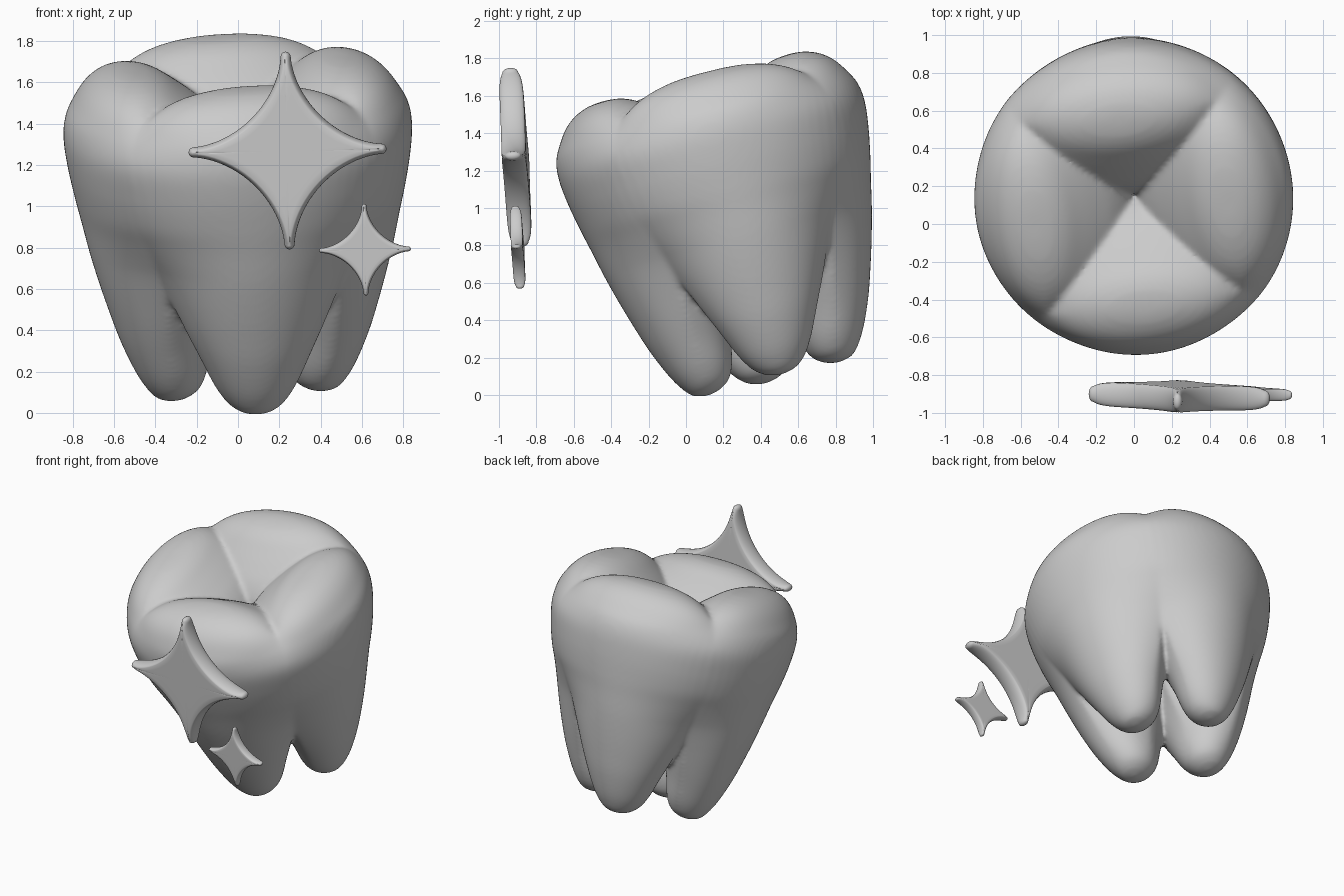
import bpy, bmesh, math
from mathutils import Matrix, Vector

if "Cube" in bpy.data.objects:
    bpy.data.objects.remove(bpy.data.objects["Cube"])

# Lobe profile rows: height, inner radius, outer radius, half width, roundness (0 = wedge, 1 = ellipse)
ROWS = [
    (0.0, .345, .385, .025, 1), (.015, .29, .44, .08, 1), (.06, .23, .485, .14, 1),
    (.15, .19, .54, .20, .95), (.3, .16, .605, .27, .88), (.45, .11, .655, .34, .78),
    (.6, .05, .70, .405, .62), (.75, 0, .74, .463, .42), (.9, 0, .773, .52, .2),
    (1.02, 0, .80, .558, .05), (1.18, 0, .83, .587, 0), (1.32, .03, .845, .603, .08),
    (1.42, .10, .832, .583, .35), (1.5, .19, .79, .53, .7), (1.57, .28, .74, .44, .9),
    (1.62, .35, .68, .33, 1), (1.65, .42, .61, .20, 1), (1.66, .49, .55, .08, 1)]


def refine(rows, steps=4):
    """Catmull-Rom interpolation of the profile rows."""
    out = []
    n = len(rows)
    for i in range(n - 1):
        a, b, c, d = (rows[max(0, min(n - 1, i + j))] for j in (-1, 0, 1, 2))
        for s in range(steps):
            t = s / steps
            out.append([.5 * (2 * q + (r - p) * t + (2 * p - 5 * q + 4 * r - e) * t * t
                              + (3 * q - p - 3 * r + e) * t ** 3)
                        for p, q, r, e in zip(a, b, c, d)])
    out.append(list(rows[-1]))
    return out


def loft(bm, rings):
    """Skin closed rings of points and cap both ends."""
    vs = [[bm.verts.new(p) for p in ring] for ring in rings]
    n = len(vs[0])
    for a, b in zip(vs, vs[1:]):
        for i in range(n):
            j = (i + 1) % n
            bm.faces.new((a[i], a[j], b[j], b[i]))
    bm.faces.new(vs[0][::-1])
    bm.faces.new(vs[-1])


def finish(name, bm, matrix):
    bmesh.ops.recalc_face_normals(bm, faces=bm.faces)
    me = bpy.data.meshes.new(name)
    bm.to_mesh(me)
    bm.free()
    ob = bpy.data.objects.new(name, me)
    bpy.context.collection.objects.link(ob)
    ob.matrix_world = matrix
    bpy.ops.object.select_all(action='DESELECT')
    bpy.context.view_layer.objects.active = ob
    ob.select_set(True)
    bpy.ops.object.shade_smooth_by_angle(angle=math.radians(50))
    return ob


# Quarter lobe cross-section: wedge of a unit disc blended with an ellipse
def lobe_section(row, turn, n=64):
    h, ui, uo, w, k_out = row
    k_out = max(0, min(1, k_out))
    k_in = max(k_out, min(1, (h - 1.0) / .25))  # broad, domed inner face of the cusps
    ui = max(0, ui)
    c = math.sqrt(.5)
    ring = []
    for i in range(n):
        f = 2 * math.pi * i / n
        co, si = math.cos(f), math.sin(f)
        k = k_out + (k_in - k_out) * min(1, max(0, -co * 1.6))
        t = -c * co + math.sqrt(c * c * co * co + 1 - c * c)
        if abs(si) - co > 1e-6:
            t = min(t, c / (abs(si) - co))
        pu = (1 - k) * (c + t * co) + k * (.5 + .5 * co)
        pv = (1 - k) * t * si + k * c * si
        u = ui + (uo - ui) * pu
        v = 1.01 * w * pv / c
        ring.append((u * math.cos(turn) - v * math.sin(turn),
                     u * math.sin(turn) + v * math.cos(turn), h))
    return ring


# Tooth: four lobes, each a cusp and a root, fused into one skin
bm = bmesh.new()
rows = refine(ROWS)
for q in range(4):
    turn = math.radians(-82.5 + 90 * q)
    loft(bm, [lobe_section(r, turn) for r in rows])
tilt = (Matrix.Translation((.045, .467, .088)) @ Matrix.Rotation(math.radians(14.5), 4, 'X')
        @ Matrix.Rotation(math.radians(-2), 4, 'Y'))
tooth = finish("tooth", bm, tilt)
remesh = tooth.modifiers.new("fuse", 'REMESH')
remesh.mode = 'VOXEL'
remesh.voxel_size = .015
remesh.use_smooth_shade = True
smooth = tooth.modifiers.new("soften", 'SMOOTH')
smooth.factor = .5
smooth.iterations = 10


# Sparkle: four-pointed star with rounded tips and edges
def sparkle(name, loc, size, edge, half, rot, power=3.25):
    base = []
    for q in range(4):
        m = Matrix.Rotation(q * math.pi / 2, 2)
        for a in (-60, -30, 0, 30, 60):
            a = math.radians(a)
            base.append((m @ Vector((size - edge, 0)), m @ Vector((math.cos(a), math.sin(a)))))
        for i in range(1, 28):
            t = math.pi / 2 * i / 28
            co, si = math.cos(t), math.sin(t)
            base.append((m @ (Vector((co ** power, si ** power)) * (size - edge)),
                         m @ Vector((si ** (power - 2), co ** (power - 2))).normalized()))
    rings = []
    for s in range(-7, 8):
        b = math.radians(s * 12)
        ring = []
        for p, d in base:
            o = p + d * edge * math.cos(b)
            thin = math.sqrt(1 - (p.length / size) ** 10)  # arms thin out at the tips
            ring.append((o.x, half * thin * math.sin(b), o.y))
        rings.append(ring)
    for f in (.85, .6, .3, .05):  # flat faces, inset towards the middle
        for side in (-1, 1):
            ring = []
            for p, d in base:
                o = (p + d * edge * .1) * f
                ring.append((o.x, side * half * math.sqrt(1 - (p.length * f / size) ** 10), o.y))
            rings.insert(0 if side < 0 else len(rings), ring)
    bm = bmesh.new()
    loft(bm, rings)
    turn = Matrix.Rotation(math.radians(rot[0]), 4, 'X') @ Matrix.Rotation(math.radians(rot[2]), 4, 'Z')
    spin = Matrix.Rotation(math.radians(rot[1]), 4, 'Y')
    return finish(name, bm, Matrix.Translation(loc) @ turn @ spin)


sparkle("large_sparkle", (.24, -.912, 1.27), .48, .025, .065, (3.5, -1.2, -1.5))
sparkle("small_sparkle", (.615, -.9, .79), .222, .012, .032, (3.5, -1.2, -1.5))
